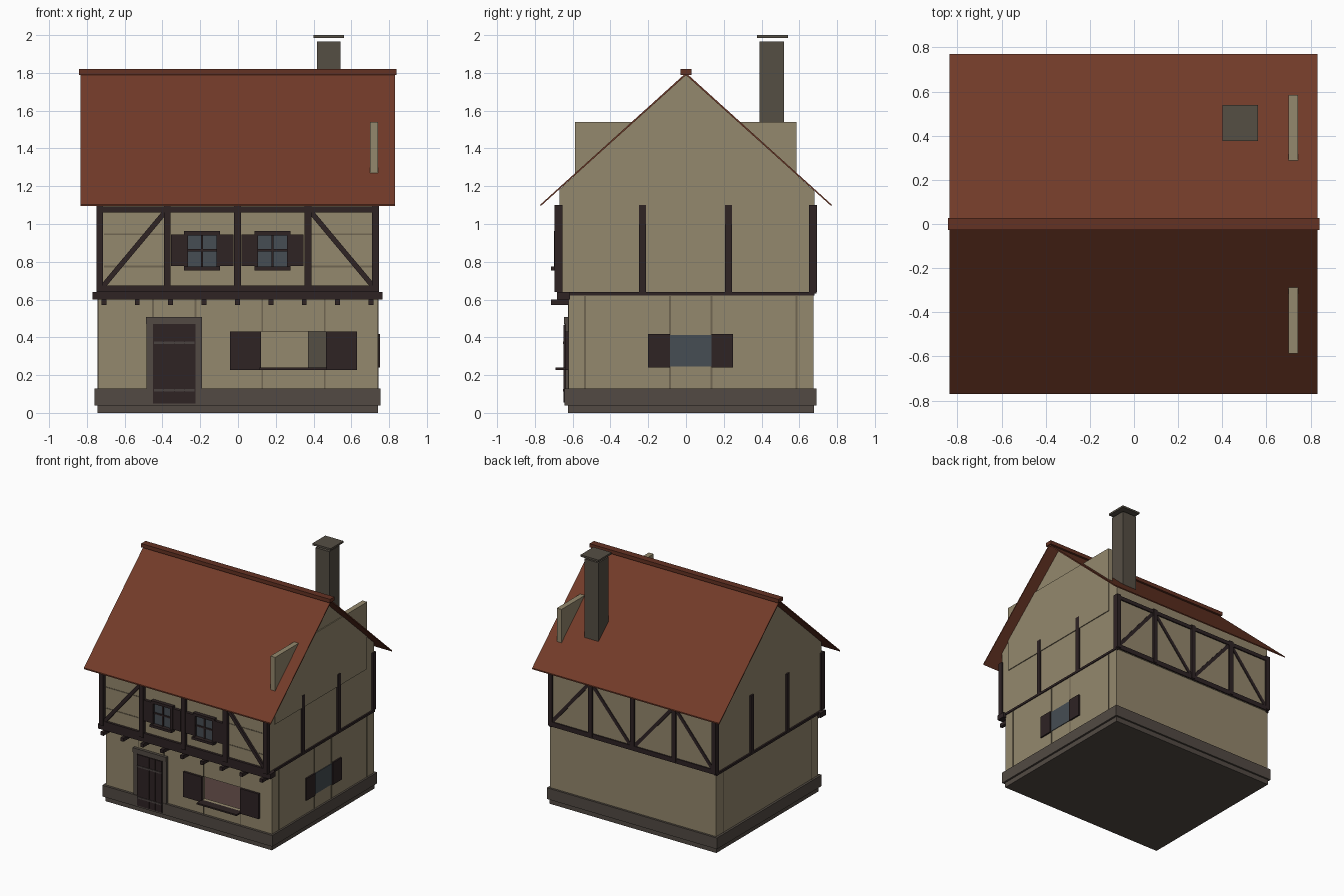
import bpy, bmesh, math
from mathutils import Matrix, Vector

if "Cube" in bpy.data.objects:
    bpy.data.objects.remove(bpy.data.objects["Cube"])


def mat(name, rgb):
    m = bpy.data.materials.new(name)
    lin = [(c / 255 / 12.92) if c < 11 else ((c / 255 + 0.055) / 1.055) ** 2.4 for c in rgb]
    m.diffuse_color = (*lin, 1)
    m.use_nodes = True
    m.node_tree.nodes["Principled BSDF"].inputs["Base Color"].default_value = m.diffuse_color
    return m


PLASTER = mat("plaster", (148, 136, 109))
SEAM = mat("plaster_seam", (112, 102, 82))
TIMBER = mat("dark_timber", (46, 35, 36))
STONE = mat("stone", (82, 74, 67))
CHIM = mat("chimney_stone", (85, 78, 68))
ROOF = mat("roof_tile", (114, 59, 41))
RIDGE = mat("ridge_tile", (100, 50, 35))
GLASS = mat("window_glass", (70, 77, 83))
FLOOR = mat("floor_boards", (88, 68, 64))
IRON = mat("iron", (74, 66, 64))


def finish(name, bm, m):
    bmesh.ops.recalc_face_normals(bm, faces=bm.faces)
    me = bpy.data.meshes.new(name)
    bm.to_mesh(me)
    bm.free()
    me.materials.append(m)
    ob = bpy.data.objects.new(name, me)
    bpy.context.collection.objects.link(ob)
    return ob


def boxes(name, m, *spans):
    """One object from boxes given as (x0, x1, y0, y1, z0, z1)."""
    bm = bmesh.new()
    for x0, x1, y0, y1, z0, z1 in spans:
        mx = Matrix.Translation(((x0 + x1) / 2, (y0 + y1) / 2, (z0 + z1) / 2))
        bmesh.ops.create_cube(bm, size=1, matrix=mx @ Matrix.Diagonal((x1 - x0, y1 - y0, z1 - z0, 1)))
    return finish(name, bm, m)


def braces(name, m, y, depth, width, lines):
    """Diagonal timbers in the xz plane, each (x0, z0, x1, z1)."""
    bm = bmesh.new()
    for x0, z0, x1, z1 in lines:
        a = math.atan2(z1 - z0, x1 - x0)
        mx = Matrix.Translation(((x0 + x1) / 2, y, (z0 + z1) / 2)) @ Matrix.Rotation(-a, 4, 'Y')
        bmesh.ops.create_cube(bm, size=1, matrix=mx @ Matrix.Diagonal((math.hypot(x1 - x0, z1 - z0), depth, width, 1)))
    return finish(name, bm, m)


def prism(name, m, profile, x0, x1):
    """Extrude a yz profile along x."""
    bm = bmesh.new()
    f = bm.faces.new([bm.verts.new((x0, y, z)) for y, z in profile])
    r = bmesh.ops.extrude_face_region(bm, geom=[f])
    bmesh.ops.translate(bm, vec=Vector((x1 - x0, 0, 0)), verts=[v for v in r["geom"] if isinstance(v, bmesh.types.BMVert)])
    return finish(name, bm, m)


# Stone base and plinth
boxes("base", STONE, (-.745, .74, -.625, .678, 0, .04))
boxes("plinth", STONE, (-.76, .755, -.642, .692, .04, .13))
boxes("ground_floor", FLOOR, (-.72, .72, -.6, .65, .125, .135))

# Hollow ground storey, with the shop opening left in the front wall
F0, F1 = -.622, -.592
boxes("lower_walls", PLASTER,
      (-.742, .74, .645, .675, .1, .632),
      (-.742, -.712, F0, .675, .1, .632),
      (.71, .74, F0, .675, .1, .632),
      (-.742, .12, F0, F1, .1, .632), (.465, .74, F0, F1, .1, .632),
      (.12, .465, F0, F1, .1, .24), (.12, .465, F0, F1, .43, .632))

# Narrow seams between the plaster panels
seams = [(x - .004, x + .004, F0 - .003, F0 + .01, .13, .6) for x in (-.45, -.225)]
for x in (.128, .46):
    seams += [(x - .004, x + .004, F0 - .003, F0 + .01, a, b) for a, b in ((.13, .24), (.43, .6))]
for y in (-.535, -.085, .135, .585):
    seams.append((.73, .743, y - .005, y + .005, .13, .62))
for y in (-.535, .585):
    seams.append((-.745, -.73, y - .005, y + .005, .13, .62))
for s in (-1, 1):
    for z in (.775, .945):
        x0, x1 = sorted((s * .39, s * .71))
        seams.append((x0, x1, -.673, -.66, z - .004, z + .004))
boxes("wall_seams", SEAM, *seams)

# Upper storey with gables
prism("upper_walls", PLASTER,
      [(-.67, .63), (.68, .63), (.68, 1.174), (0, 1.79), (-.67, 1.183)], -.737, .735)
boxes("gable_vent_panel", PLASTER, (.70, .742, -.587, .585, 1.0, 1.54))

# Roof sheets and ridge cap
for n, s in (("front", -1), ("back", 1)):
    prism("roof_" + n, ROOF, [(0, 1.80), (s * .77, 1.104), (s * .77, 1.094), (0, 1.788)], -.835, .832)
boxes("ridge_cap", RIDGE, (-.843, .84, -.028, .028, 1.79, 1.82))

# Chimney with hearth inside and a cap
boxes("chimney", CHIM, (.417, .542, .39, .518, .5, 1.965))
boxes("hearth", CHIM, (.37, .6, .34, .645, .13, .63))
boxes("chimney_cap", CHIM, (.4, .562, .375, .54, 1.985, 2.0))

# Timber frame: posts, rails and braces
POSTS = (-.732, -.375, -.003, .37, .728)
boxes("front_posts", TIMBER, *[(x - .018, x + .018, -.697, -.655, .64, 1.1) for x in POSTS])
boxes("back_posts", TIMBER, *[(x - .018, x + .018, .652, .694, .64, 1.1) for x in POSTS])
boxes("front_rails", TIMBER, (-.745, .742, -.69, -.66, 1.062, 1.092), (-.745, .742, -.69, -.66, .64, .675))
boxes("back_rails", TIMBER, (-.745, .742, .66, .69, 1.062, 1.092), (-.745, .742, .66, .69, .632, .67))
boxes("front_sill_beam", TIMBER, (-.77, .765, -.682, -.615, .6, .64))
boxes("joist_ends", TIMBER, *[(i * .1768 - .016, i * .1768 + .01, -.715, -.61, .572, .6) for i in range(-4, 5)])
side = []
for x0, x1 in ((-.75, -.725), (.722, .746)):
    side += [(x0, x1, y - .018, y + .018, .64, 1.1) for y in (-.23, .225)]
    side += [(x0, x1, y - .02, y + .02, .64, 1.1) for y in (-.675, .673)]
    side.append((x0, x1 + .001, -.62, .68, .622, .64))
boxes("side_timbers", TIMBER, *side)
braces("front_braces", TIMBER, -.672, .03, .027, [(s * .715, .67, s * .385, 1.065) for s in (-1, 1)])
lines = []
for s in (-1, 1):
    lines += [(s * .715, .67, s * .385, 1.065), (s * .02, .67, s * .36, 1.065)]
braces("back_braces", TIMBER, .674, .024, .027, lines)

# Upper front windows: glass, frame, glazing bars, sill, shutters
for n, c in (("left", -.19), ("right", .183)):
    boxes(n + "_window_glass", GLASS, (c - .085, c + .085, -.682, -.66, .775, .95))
    boxes(n + "_window_frame", TIMBER,
          (c - .096, c - .076, -.7, -.66, .76, .96), (c + .076, c + .096, -.7, -.66, .76, .96),
          (c - .096, c + .096, -.7, -.66, .94, .962), (c - .096, c + .096, -.715, -.66, .755, .775),
          (c - .006, c + .006, -.69, -.66, .77, .95), (c - .08, c + .08, -.69, -.66, .855, .867))
    boxes(n + "_window_shutters", TIMBER,
          (c - .165, c - .096, -.695, -.665, .778, .945), (c + .096, c + .165, -.695, -.665, .778, .945))

# Door: surround, planks and iron straps
boxes("door_frame", STONE, (-.485, -.45, -.638, -.61, .045, .47), (-.225, -.19, -.638, -.61, .045, .47),
      (-.487, -.19, -.645, -.61, .47, .507))
boxes("door_backing", TIMBER, (-.45, -.225, -.643, -.61, .05, .47))
boxes("door_planks", TIMBER, *[(-.447 + i * .0555, -.395 + i * .0555, -.648, -.63, .055, .465) for i in range(4)])
boxes("door_straps", IRON, *[(-.445, -.23, -.652, -.64, z - .007, z + .007) for z in (.12, .372)])

# Shop opening: shutters and shelf
boxes("shop_shutters", TIMBER, (-.042, .122, -.64, -.615, .228, .43), (.465, .63, -.64, -.615, .228, .43))
boxes("shop_shelf", TIMBER, (.115, .47, -.69, -.592, .228, .24))

# Right side window
boxes("side_window_glass", GLASS, (.73, .745, -.085, .135, .245, .412))
boxes("side_window_shutters", TIMBER, (.73, .752, -.2, -.085, .24, .418), (.73, .752, .135, .248, .24, .418))
